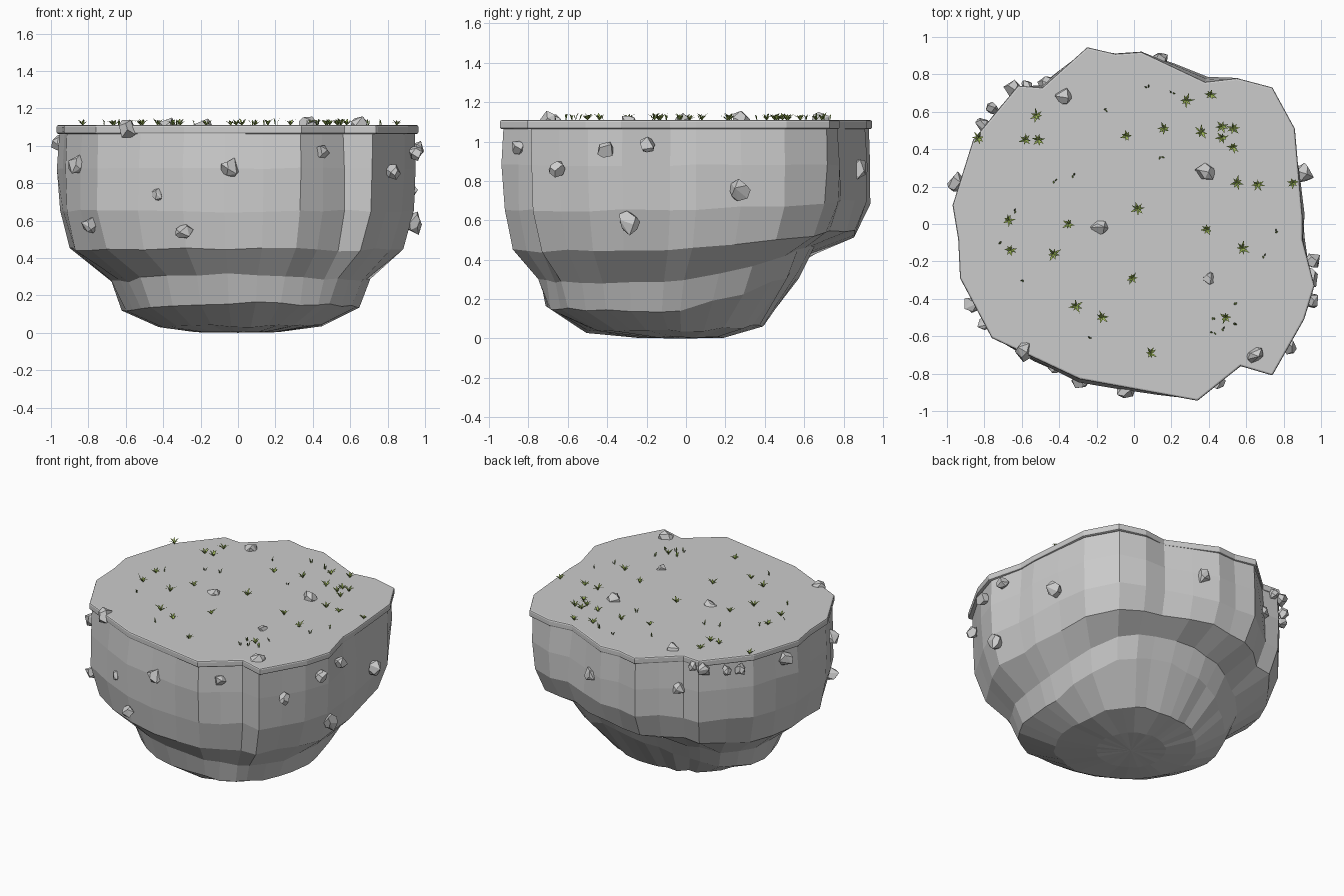
import bpy, bmesh, math, random
from mathutils import Vector

if "Cube" in bpy.data.objects:
    bpy.data.objects.remove(bpy.data.objects["Cube"])

random.seed(7)
TOP = 1.11

# Plan outline of the island, counter-clockwise
OUTLINE = [(.90, .05), (.86, .51), (.74, .73), (.55, .78), (.38, .76), (.04, .92), (-.10, .91),
           (-.25, .945), (-.49, .73), (-.62, .74), (-.86, .45), (-.97, .10), (-.94, -.08),
           (-.93, -.29), (-.76, -.61), (-.29, -.83), (-.07, -.87), (.34, -.945), (.57, -.76),
           (.74, -.81), (.91, -.51), (.965, -.33), (.90, -.08)]


def finish(name, bm, mats=(), recalc=True):
    if recalc:
        bmesh.ops.recalc_face_normals(bm, faces=bm.faces[:])
    me = bpy.data.meshes.new(name)
    bm.to_mesh(me)
    bm.free()
    for m in mats:
        me.materials.append(m)
    ob = bpy.data.objects.new(name, me)
    bpy.context.collection.objects.link(ob)
    return ob


def material(name, color):
    m = bpy.data.materials.new(name)
    m.diffuse_color = color
    m.use_nodes = True
    m.node_tree.nodes["Principled BSDF"].inputs["Base Color"].default_value = m.diffuse_color
    return m


# Thin ground slab with softened rim
bm = bmesh.new()
low = [bm.verts.new((x, y, TOP - .047)) for x, y in OUTLINE]
face = bm.faces.new(low)
ext = bmesh.ops.extrude_face_region(bm, geom=[face])
bmesh.ops.translate(bm, vec=(0, 0, .047), verts=[v for v in ext['geom'] if isinstance(v, bmesh.types.BMVert)])
slab = finish("ground_slab", bm)
bev = slab.modifiers.new("rim", 'BEVEL')
bev.width = .01
bev.segments = 2
bev.limit_method = 'ANGLE'
bev.angle_limit = math.radians(60)

# Rock body: stacked rings that get rounder towards the bottom
plan = []
for i, p in enumerate(OUTLINE):
    a, b = Vector(p), Vector(OUTLINE[(i + 1) % len(OUTLINE)])
    plan.append(a)
    if (b - a).length > .28:
        plan.append((a + b) / 2)


def lobe(t, deg, power):
    return max(0, math.cos(t - math.radians(deg))) ** power


# scale, y shift, roundness, height, rise towards the back, jitter, corner strength
RINGS = [(.985, 0, .08, 1.085, 0, 0, 0), (1.0, 0, .2, .88, 0, .005, 0), (.995, 0, .3, .65, .05, .008, 0),
         (.94, -.015, .42, .445, .10, .01, 0), (.74, -.05, .75, .27, .20, .012, .9),
         (.675, -.065, .85, .125, .21, .012, 1), (.47, -.05, .9, .035, .03, .01, .6), (.24, -.03, 1, .006, 0, .004, 0)]
bm = bmesh.new()
rings = []
for s, cy, rnd, z, rise, jit, corner in RINGS:
    ring = []
    for p in plan:
        t = math.atan2(p.y, p.x)
        r = s * (p.length * (1 - rnd) + .945 * rnd) + random.uniform(-jit, jit)
        r += corner * (.07 * lobe(t, -48, 8) + .07 * lobe(t, 42, 6) - .05 * lobe(t, 215, 4))
        front = .04 * lobe(t, -90, 2) * (.1 < z < .3)
        zz = max(.003, z + rise * lobe(t, 75, 2) + front + random.uniform(-jit, jit))
        ring.append(bm.verts.new((r * math.cos(t), r * math.sin(t) + cy, zz)))
    rings.append(ring)
n = len(plan)
for a, b in zip(rings, rings[1:]):
    for i in range(n):
        j = (i + 1) % n
        bm.faces.new((a[i], a[j], b[j], b[i]))
tip = bm.verts.new((0, -.03, 0))
for i in range(n):
    bm.faces.new((rings[-1][i], rings[-1][(i + 1) % n], tip))
bm.faces.new(rings[0])
finish("rock_body", bm)

# Loose stones: x, y, z, radius
STONES = [(-.37, .68, 1.105, .052), (.38, .28, 1.11, .055), (-.18, -.02, 1.095, .055), (.40, -.29, 1.1, .042),
          (.65, -.70, 1.11, .05), (-.59, -.68, 1.09, .06),
          (-.86, -.43, .90, .055), (-.79, -.53, .57, .05), (-.43, -.77, .74, .037), (-.29, -.84, .54, .048),
          (-.04, -.88, .88, .058), (.45, -.85, .97, .042), (.83, -.66, .86, .048),
          (.95, -.41, .96, .047), (.96, -.20, .98, .045), (.90, .27, .75, .062), (.94, -.29, .59, .064),
          (.15, .88, .86, .05), (-.95, .22, 1.01, .055), (-.76, .62, 1.03, .04), (-.81, .53, 1.02, .045),
          (-.65, .72, 1.05, .05), (-.57, .73, 1.06, .04), (-.47, .75, .88, .05)]
for i, (x, y, z, r) in enumerate(STONES):
    bm = bmesh.new()
    for k in range(14):
        h = 1 - 2 * (k + .5) / 14
        a = k * 2.4 + random.uniform(-.5, .5)
        q = math.sqrt(1 - h * h)
        d = Vector((q * math.cos(a), q * math.sin(a), h)) * r * random.uniform(.75, 1.12)
        bm.verts.new(Vector((x, y, z)) + d)
    hull = bmesh.ops.convex_hull(bm, input=bm.verts[:])
    junk = {g for g in hull['geom_interior'] if isinstance(g, bmesh.types.BMVert)}
    bmesh.ops.delete(bm, geom=list(junk), context='VERTS')
    bmesh.ops.dissolve_limit(bm, angle_limit=math.radians(25), verts=bm.verts[:], edges=bm.edges[:])
    finish("stone_%02d" % i, bm)


# Grass blades: bent tapered strips
def blade(bm, x, y, ang, reach, height, width, mat):
    d = Vector((math.cos(ang), math.sin(ang), 0))
    s = Vector((-d.y, d.x, 0)) * width
    o = Vector((x, y, TOP))
    m = o + d * reach * .5 + Vector((0, 0, height * .75))
    e = o + d * reach + Vector((0, 0, height))
    v = [bm.verts.new(c) for c in (o + s * .6, o - s * .6, m - s, m + s, e)]
    for f in (bm.faces.new(v[3::-1]), bm.faces.new((v[2], v[4], v[3]))):
        f.normal_update()
        if f.normal.z < 0:
            f.normal_flip()
        f.material_index = mat


TUFTS = [(.28, .66), (.41, .69), (.16, .51), (-.04, .47), (.36, .49), (.47, .52), (.53, .51), (.47, .46),
         (.53, .41), (.55, .22), (.66, .21), (.85, .22), (-.52, .58), (-.51, .45), (-.58, .45), (-.83, .46),
         (.02, .08), (-.35, 0), (-.67, .02), (-.66, -.14), (-.43, -.16), (.39, -.03), (.58, -.13),
         (-.01, -.29), (-.31, -.44), (-.17, -.5), (.49, -.5), (.09, -.69)]
SPRIGS = [(.07, .73), (.20, .70), (-.16, .61), (.14, .36), (-.43, .23), (-.33, .26), (-.60, -.30), (-.64, .07),
          (-.72, -.10), (.76, -.04), (.69, -.17), (.54, -.42), (.42, -.50), (.42, -.58), (.47, -.56),
          (.54, -.54), (-.24, -.61)]
greens = [material("grass_light", (.36, .50, .10, 1)), material("grass_dark", (.16, .26, .05, 1))]
bm = bmesh.new()
for x, y in TUFTS:
    size = random.uniform(.75, 1)
    turn = random.uniform(0, 6)
    for k in range(7):
        blade(bm, x, y, turn + k * math.tau / 7 + random.uniform(-.2, .2),
              size * random.uniform(.03, .05), size * random.uniform(.02, .04), .0052, k % 3 == 1)
for x, y in SPRIGS:
    for k in range(2):
        blade(bm, x + k * .008, y, random.uniform(0, 6), .016, random.uniform(.025, .038), .004, 1)
finish("grass_tufts", bm, greens, recalc=False)
